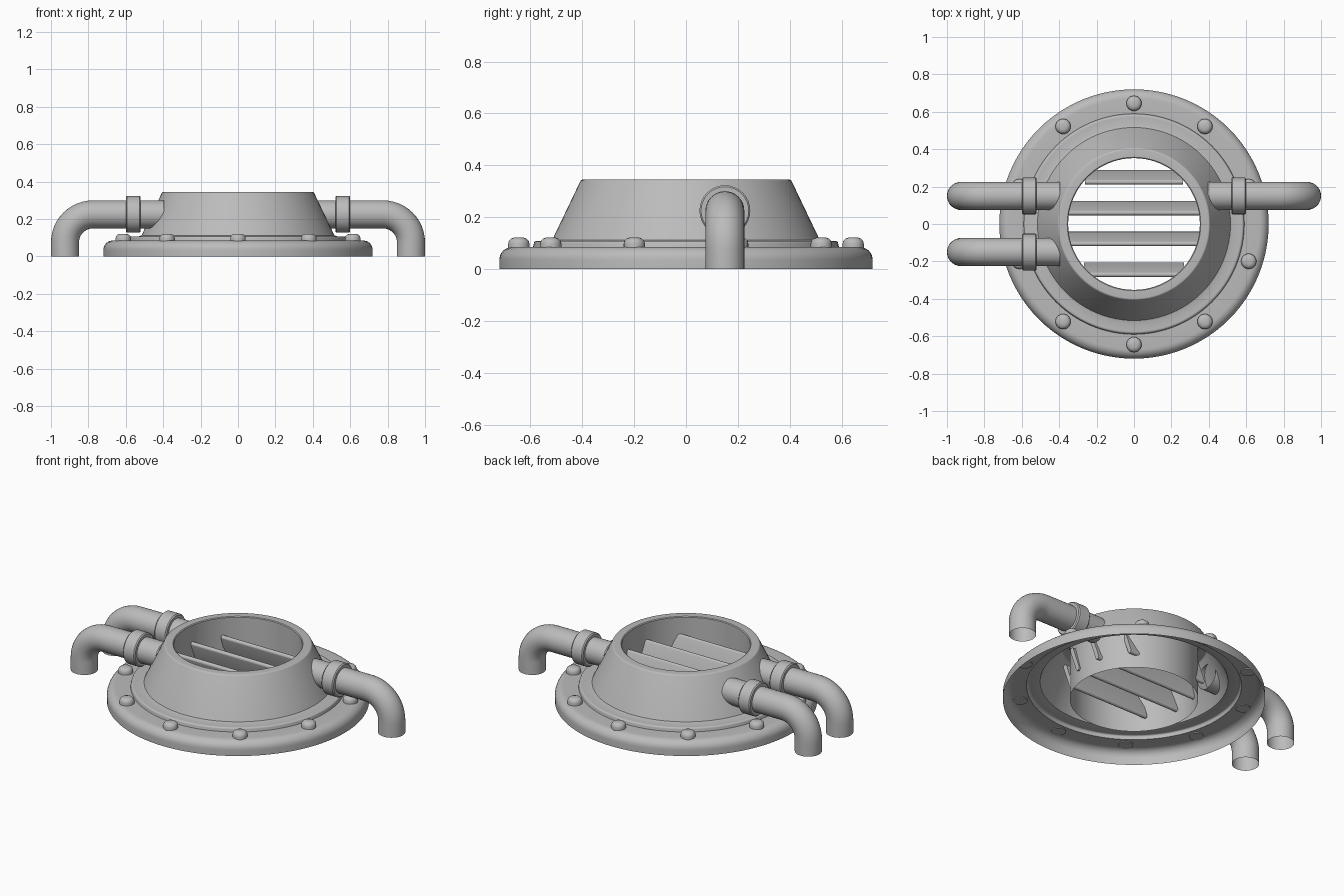
import bpy, bmesh, math
from mathutils import Matrix, Vector

if "Cube" in bpy.data.objects:
    bpy.data.objects.remove(bpy.data.objects["Cube"])

grey = bpy.data.materials.new("plain grey")
grey.diffuse_color = (0.5, 0.5, 0.5, 1)
grey.use_nodes = True
grey.node_tree.nodes["Principled BSDF"].inputs["Base Color"].default_value = grey.diffuse_color


def finish(name, bm, angle=35):
    me = bpy.data.meshes.new(name)
    bm.to_mesh(me)
    bm.free()
    ob = bpy.data.objects.new(name, me)
    bpy.context.collection.objects.link(ob)
    me.materials.append(grey)
    bpy.ops.object.select_all(action='DESELECT')
    ob.select_set(True)
    bpy.context.view_layer.objects.active = ob
    bpy.ops.object.shade_smooth_by_angle(angle=math.radians(angle))
    return ob


def skin(bm, rings, closed=True):
    """Join successive rings of vertices with quads."""
    for a, b in zip(rings, rings[1:]):
        n = len(a)
        for j in range(n):
            k = (j + 1) % n
            bm.faces.new((a[j], b[j], b[k], a[k]))


def lathe(bm, profile, mat=Matrix(), seg=48):
    """Spin (radius, height) points around z; returns the rings."""
    rings = []
    for r, z in profile:
        rings.append([bm.verts.new(mat @ Vector((r * math.cos(2 * math.pi * j / seg),
                                                 r * math.sin(2 * math.pi * j / seg), z)))
                      for j in range(seg)])
    skin(bm, rings)
    return rings


def arc(cx, cz, r, a0, a1, n):
    return [(cx + r * math.cos(math.radians(a0 + (a1 - a0) * i / n)),
             cz + r * math.sin(math.radians(a0 + (a1 - a0) * i / n))) for i in range(n + 1)]


# Housing: inner tube, rim, cone, collar and flange in one open-bottomed shell
profile = [(0.352, 0.0), (0.352, 0.341), (0.357, 0.345)]
profile += arc(0.397, 0.333, 0.012, 90, 25, 4)
profile += [(0.516, 0.112), (0.53, 0.108), (0.57, 0.108)]
profile += arc(0.577, 0.098, 0.010, 90, 0, 4)
profile += [(0.59, 0.085)]
profile += arc(0.67, 0.035, 0.05, 90, 0, 8)
profile += [(0.72, 0.0)]
bm = bmesh.new()
lathe(bm, profile, seg=96)
finish("housing", bm)

# Ten domed bolts around the flange
bm = bmesh.new()
dome = [(0.018, 0.121), (0.030, 0.117), (0.038, 0.109), (0.041, 0.098), (0.041, 0.08)]
for i in range(10):
    a = math.radians(90 + 36 * i)
    m = Matrix.Translation((0.645 * math.cos(a), 0.645 * math.sin(a), 0))
    rings = lathe(bm, dome, m, 24)
    bm.faces.new(rings[0])
    bm.faces.new(rings[-1][::-1])
finish("flange_bolts", bm, 50)

# Tilted louvre slats, each trimmed to the tube's width
for i, y in enumerate((-0.245, -0.08, 0.085, 0.25)):
    half = math.sqrt(0.352 ** 2 - y ** 2) + 0.015
    bm = bmesh.new()
    m = (Matrix.Translation((0, y, 0.158)) @ Matrix.Rotation(math.radians(20), 4, 'X')
         @ Matrix.Diagonal((2 * half, 0.026, 0.175, 1)))
    bmesh.ops.create_cube(bm, size=1, matrix=m)
    long_edges = [e for e in bm.edges
                  if abs(e.verts[0].co.x - e.verts[1].co.x) > 0.1]
    bmesh.ops.bevel(bm, geom=long_edges, offset=0.0125, segments=4, profile=0.5,
                    affect='EDGES')
    finish("louvre_slat_%d" % (i + 1), bm)

# Elbow pipes with sleeves: two on the left, one on the right
R, r, cz, cx, bend = 0.0, 0.075, 0.225, 0.925, 0.15
sleeve = [(0.07, 0.04), (0.092, 0.04), (0.098, 0.034),
          (0.098, -0.034), (0.092, -0.04), (0.07, -0.04)]
for side, y, turn in (("right", 0.15, 0), ("left_back", 0.15, math.pi),
                      ("left_front", -0.15, math.pi)):
    place = Matrix.Translation((0, y, 0)) @ Matrix.Rotation(turn, 4, 'Z')
    path = [(0.395, cz, 90)]
    for i in range(13):
        a = 90 - 7.5 * i
        path.append((cx - bend + bend * math.cos(math.radians(a)),
                     cz - bend + bend * math.sin(math.radians(a)), a))
    path.append((cx, 0, 0))
    bm = bmesh.new()
    rings = []
    for px, pz, a in path:
        out = Vector((math.cos(math.radians(a)), 0, math.sin(math.radians(a))))
        rings.append([bm.verts.new(place @ (Vector((px, 0, pz)) + r * (
            out * math.cos(t) + Vector((0, 1, 0)) * math.sin(t))))
            for t in [2 * math.pi * j / 32 for j in range(32)]])
    skin(bm, rings)
    finish("pipe_" + side, bm)

    bm = bmesh.new()
    lathe(bm, sleeve, place @ Matrix.Translation((0.56, 0, cz))
          @ Matrix.Rotation(math.pi / 2, 4, 'Y'), 32)
    finish("sleeve_" + side, bm)
